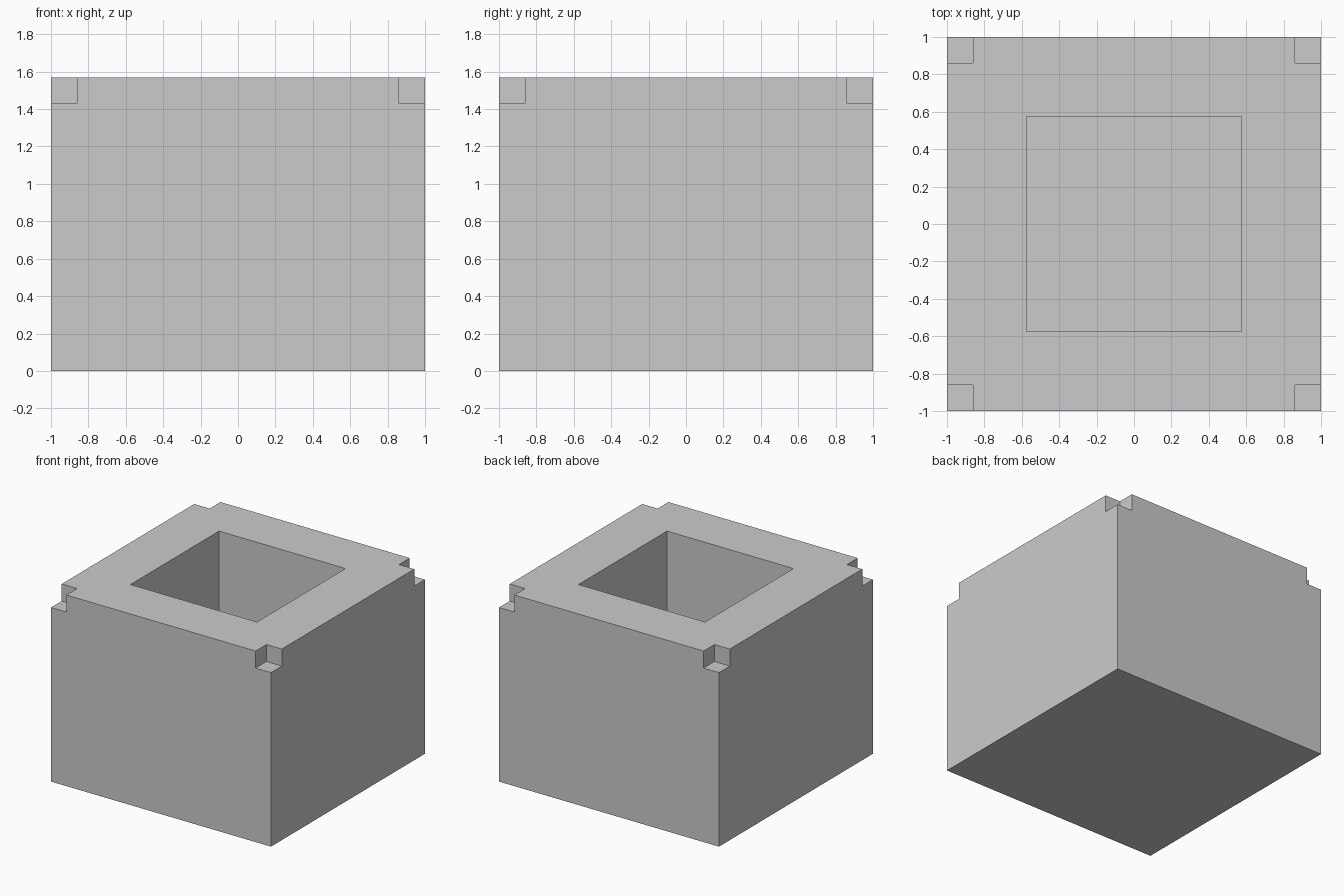
import bpy, bmesh
from mathutils import Matrix

if "Cube" in bpy.data.objects:
    bpy.data.objects.remove(bpy.data.objects["Cube"])

HEIGHT = 1.57
NOTCH = 0.14
HOLE = 0.575        # half width of the square recess
FLOOR = 0.425       # floor as thick as the walls


def box(bm, lo, hi):
    """Add an axis-aligned box between two corners."""
    size = [b - a for a, b in zip(lo, hi)]
    centre = [(a + b) / 2 for a, b in zip(lo, hi)]
    bmesh.ops.create_cube(bm, size=1, matrix=Matrix.Translation(centre) @ Matrix.Diagonal((*size, 1)))


def to_object(bm, name):
    mesh = bpy.data.meshes.new(name)
    bm.to_mesh(mesh)
    bm.free()
    obj = bpy.data.objects.new(name, mesh)
    bpy.context.collection.objects.link(obj)
    return obj


# Solid block
bm = bmesh.new()
box(bm, (-1, -1, 0), (1, 1, HEIGHT))
block = to_object(bm, "hollow_block")

# Cutter: square recess plus cubic notches at the four top corners
bm = bmesh.new()
box(bm, (-HOLE, -HOLE, FLOOR), (HOLE, HOLE, HEIGHT + 0.1))
inner, outer = 1 - NOTCH, 1.1
for sx in (-1, 1):
    for sy in (-1, 1):
        xs = sorted((sx * inner, sx * outer))
        ys = sorted((sy * inner, sy * outer))
        box(bm, (xs[0], ys[0], HEIGHT - NOTCH), (xs[1], ys[1], HEIGHT + 0.1))
cutter = to_object(bm, "recess_and_notch_cutter")
cutter.hide_render = True

cut = block.modifiers.new("recess_and_notches", "BOOLEAN")
cut.operation = "DIFFERENCE"
cut.solver = "EXACT"
cut.object = cutter
bpy.context.view_layer.objects.active = block
bpy.ops.object.modifier_apply(modifier=cut.name)
bpy.data.objects.remove(cutter)
